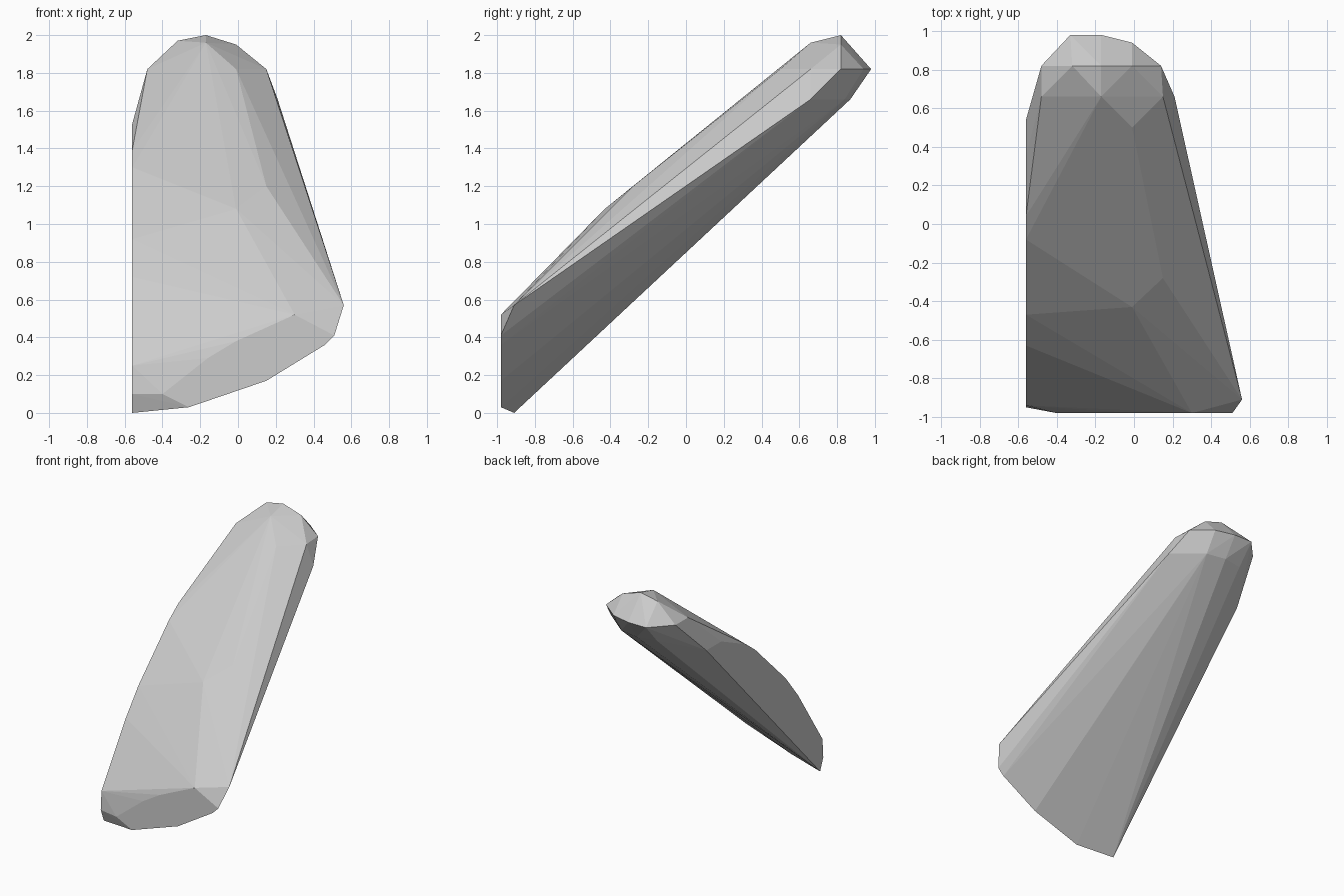
import bpy, bmesh

if "Cube" in bpy.data.objects:
    bpy.data.objects.remove(bpy.data.objects["Cube"])

# Faceted leaning slab: the convex skin over a few corner rings
left_side = [(-0.56, y, z) for y, z in (
    (-0.91, 0), (-0.95, 0.10), (-0.94, 0.25), (-0.63, 0.72), (-0.47, 0.92),
    (-0.08, 1.30), (0.04, 1.39), (0.35, 1.53), (0.54, 1.53))]
foot = [(x, -0.98, z) for x, z in (
    (-0.40, 0.10), (-0.26, 0.03), (0.15, 0.17), (0.46, 0.36),
    (0.51, 0.41), (0.30, 0.52), (-0.01, 0.38), (-0.16, 0.29))]
upper_face = [(0.56, -0.91, 0.57), (-0.01, -0.43, 1.08), (0.15, -0.28, 1.20),
              (-0.01, 0.50, 1.82), (0.20, 0.50, 1.66), (0.15, 0.66, 1.82),
              (-0.17, 0.66, 1.96), (-0.48, 0.66, 1.82)]
crown = [(-0.32, 0.82, 1.97), (-0.17, 0.82, 2.0), (-0.01, 0.82, 1.95)]
rim = [(x, y, 1.82) for x, y in (
    (-0.48, 0.82), (-0.33, 0.98), (-0.17, 0.98), (-0.01, 0.94), (0.14, 0.82))]
under_rim = [(x, y, 1.66) for x, y in (
    (-0.48, 0.69), (-0.33, 0.84), (-0.17, 0.87), (-0.01, 0.84), (0.21, 0.66))]

bm = bmesh.new()
for p in left_side + foot + upper_face + crown + rim + under_rim:
    bm.verts.new(p)
hull = bmesh.ops.convex_hull(bm, input=bm.verts[:])
loose = {g for g in hull["geom_interior"] + hull["geom_unused"]
         if isinstance(g, bmesh.types.BMVert)}
bmesh.ops.delete(bm, geom=list(loose), context='VERTS')
bmesh.ops.recalc_face_normals(bm, faces=bm.faces[:])

mesh = bpy.data.meshes.new("leaning_slab")
bm.to_mesh(mesh)
bm.free()
slab = bpy.data.objects.new("leaning_slab", mesh)
bpy.context.collection.objects.link(slab)

# Plain grey
grey = bpy.data.materials.new("light_grey")
grey.diffuse_color = (0.6, 0.6, 0.6, 1)
grey.use_nodes = True
grey.node_tree.nodes["Principled BSDF"].inputs["Base Color"].default_value = grey.diffuse_color
mesh.materials.append(grey)
